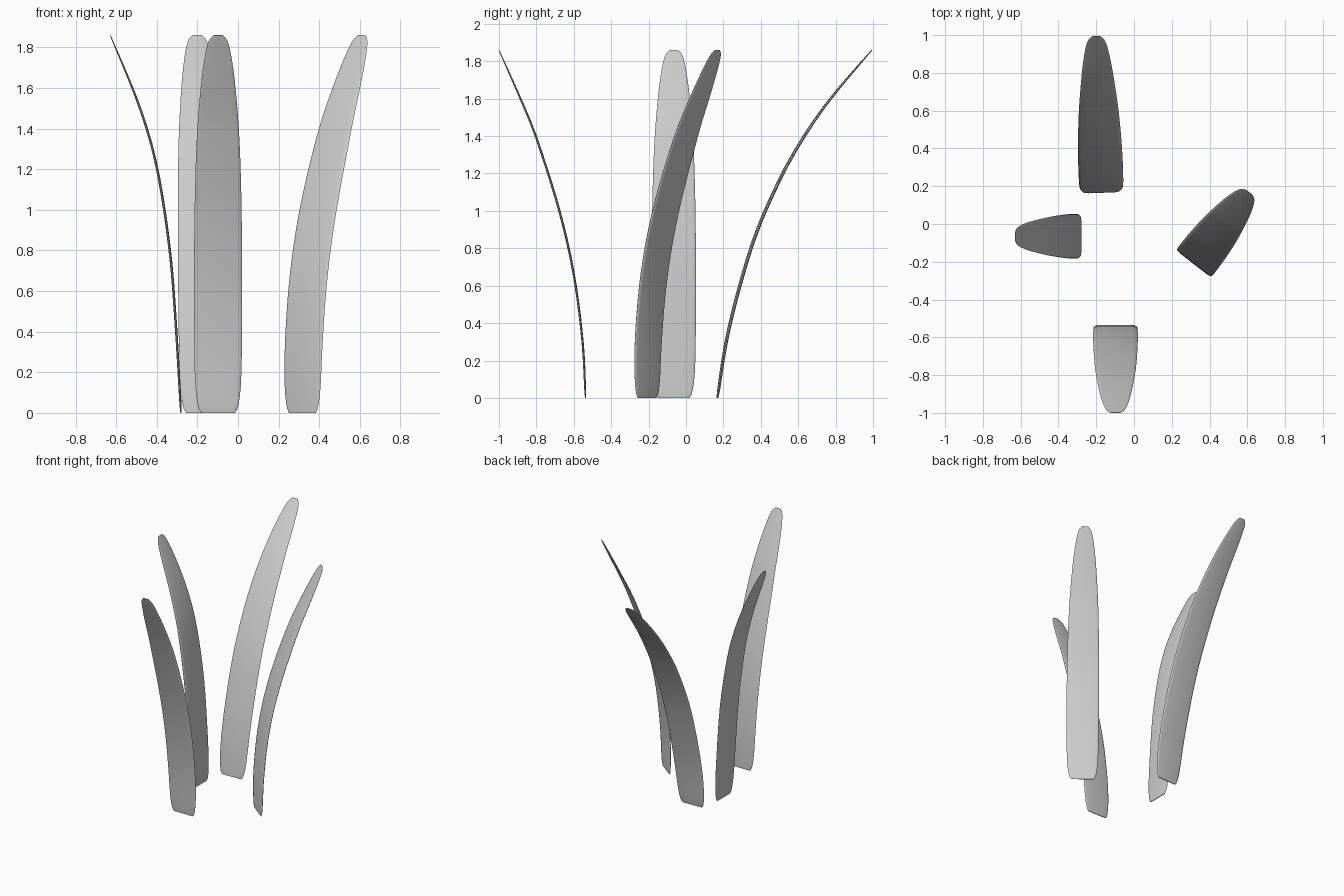
import bpy, bmesh, math
from mathutils import Vector

if "Cube" in bpy.data.objects:
    bpy.data.objects.remove(bpy.data.objects["Cube"])


def smooth_curve(points, x):
    """Cubic Hermite interpolation through (x, value) points."""
    n = len(points)

    def slope(i):
        a, b = points[max(i - 1, 0)], points[min(i + 1, n - 1)]
        return (b[1] - a[1]) / (b[0] - a[0])
    i = 0
    while i < n - 2 and x > points[i + 1][0]:
        i += 1
    (x0, v0), (x1, v1) = points[i], points[i + 1]
    h = x1 - x0
    t = (x - x0) / h
    return ((2*t**3 - 3*t**2 + 1) * v0 + (t**3 - 2*t**2 + t) * h * slope(i)
            + (-2*t**3 + 3*t**2) * v1 + (t**3 - t**2) * h * slope(i + 1))


# Half width of every blade along its height
HALF_WIDTH = [(0, 0.083), (0.02, 0.095), (0.08, 0.107), (0.2, 0.115), (0.5, 0.118),
              (0.9, 0.117), (1.2, 0.111), (1.4, 0.102), (1.6, 0.086), (1.72, 0.071),
              (1.80, 0.056), (1.84, 0.042), (1.86, 0.022)]
HALF_THICK = [(0, 0.003), (0.05, 0.005), (0.3, 0.006), (1.4, 0.006), (1.75, 0.004), (1.86, 0.002)]
# Rounded flat cross-section: (across, through)
SECTION = [(-1, 0), (-0.97, 0.6), (-0.85, 0.95), (0, 1), (0.85, 0.95), (0.97, 0.6),
           (1, 0), (0.97, -0.6), (0.85, -0.95), (0, -1), (-0.85, -0.95), (-0.97, -0.6)]
LEVELS = ([0, 0.008, 0.02, 0.045, 0.08, 0.13] + [0.2 + 0.08 * i for i in range(19)]
          + [1.69, 1.74, 1.78, 1.81, 1.83, 1.845, 1.855, 1.86])


def blade(name, base, angle, bend):
    """Upright blade leaning outward; bend lists (height, outward offset)."""
    out = Vector((math.cos(angle), math.sin(angle), 0))
    side = Vector((-out.y, out.x, 0))
    bm = bmesh.new()
    rings = []
    for z in LEVELS:
        d = smooth_curve(bend, z)
        lean = (smooth_curve(bend, z + 0.01) - smooth_curve(bend, z - 0.01)) / 0.02
        normal = (out - Vector((0, 0, lean))).normalized()
        if z == 0:
            normal = out
        w, t = smooth_curve(HALF_WIDTH, z), smooth_curve(HALF_THICK, z)
        centre = Vector((base[0], base[1], z)) + out * d
        rings.append([bm.verts.new(centre + side * (u * w) + normal * (v * t))
                      for u, v in SECTION])
    n = len(SECTION)
    for a, b in zip(rings, rings[1:]):
        for i in range(n):
            bm.faces.new((a[i], a[(i + 1) % n], b[(i + 1) % n], b[i]))
    bm.faces.new(rings[0])
    bm.faces.new(rings[-1])
    bmesh.ops.recalc_face_normals(bm, faces=bm.faces)
    mesh = bpy.data.meshes.new(name)
    bm.to_mesh(mesh)
    bm.free()
    obj = bpy.data.objects.new(name, mesh)
    bpy.context.collection.objects.link(obj)
    bpy.context.view_layer.objects.active = obj
    obj.select_set(True)
    bpy.ops.object.shade_smooth_by_angle(angle=math.radians(50))
    obj.select_set(False)


# Front blade, medium bend
blade("front_blade", (-0.098, -0.537), math.radians(-90),
      [(0, 0), (0.3, 0.016), (0.66, 0.063), (1.0, 0.14), (1.41, 0.27), (1.6, 0.348), (1.86, 0.463)])

# Right blade stays upright longer before bending
blade("right_blade", (0.317, -0.208), math.radians(52.2),
      [(0, 0), (0.3, 0.008), (0.66, 0.048), (1.0, 0.126), (1.41, 0.268), (1.6, 0.353), (1.86, 0.476)])

# Left blade is the straightest
blade("left_blade", (-0.281, -0.065), math.radians(180),
      [(0, 0), (0.4, 0.023), (0.8, 0.055), (1.22, 0.121), (1.51, 0.205), (1.86, 0.348)])

# Back blade arches the furthest
blade("back_blade", (-0.172, 0.168), math.radians(92),
      [(0, 0), (0.3, 0.047), (0.6, 0.12), (0.9, 0.215), (1.2, 0.35), (1.4, 0.465), (1.6, 0.605), (1.86, 0.826)])
